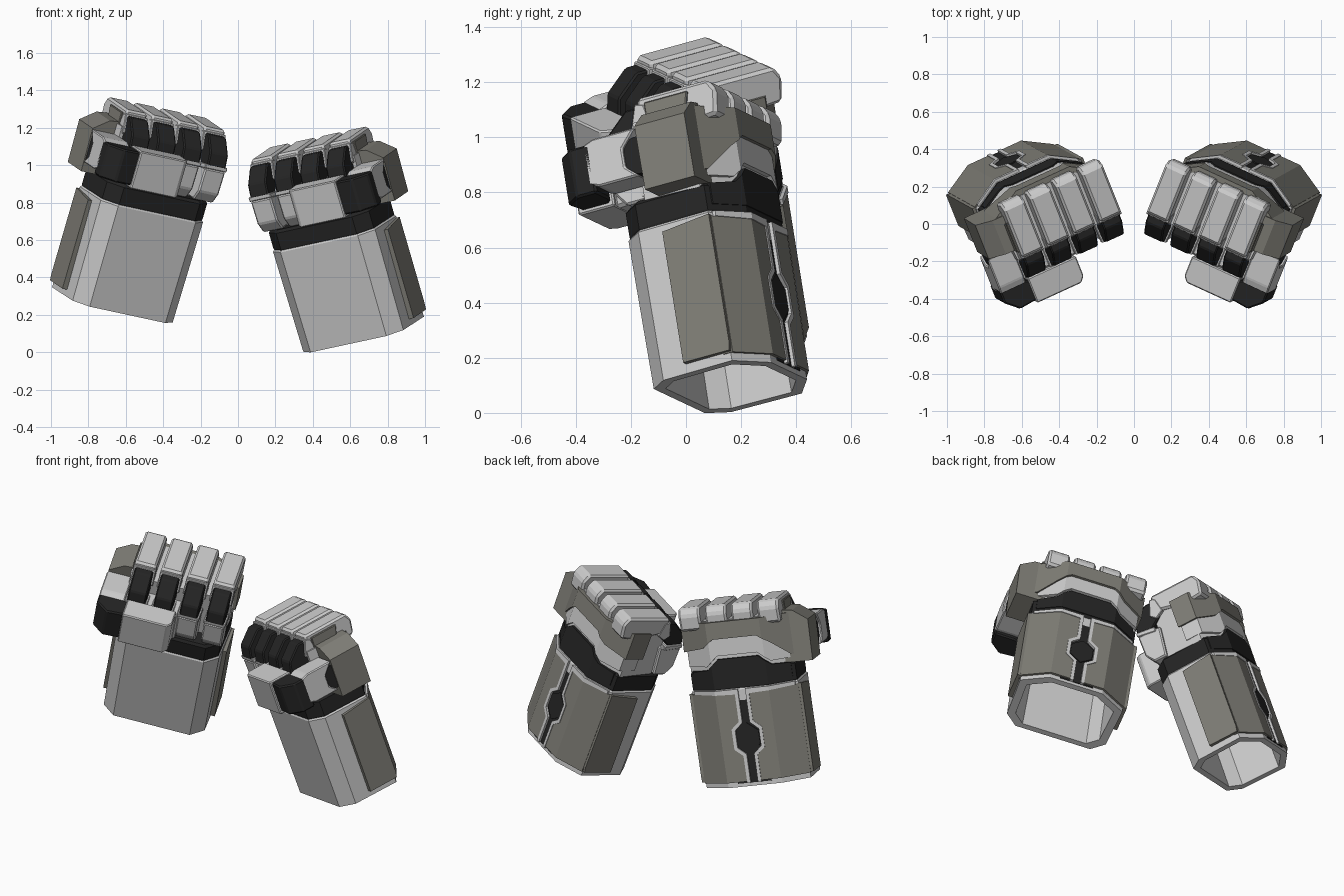
import bpy, bmesh
from mathutils import Matrix, Vector

if "Cube" in bpy.data.objects:
    bpy.data.objects.remove(bpy.data.objects["Cube"])

# Hand frame: u across the knuckles, v towards the back of the hand, h along the forearm
Z = Vector((-0.275, -0.152, 0.95)).normalized()
X = Vector((0.892, -0.409, 0.193))
X = (X - Z * X.dot(Z)).normalized()
Y = Z.cross(X)
ORIGIN = X * 0.545 + Y * 0.418 - Z * 0.118
RIGHT = Matrix.Translation(ORIGIN) @ Matrix((X, Y, Z)).transposed().to_4x4()
LEFT = Matrix.Translation((0, 0, 0.157)) @ Matrix.Scale(-1, 4, (1, 0, 0)) @ RIGHT


def material(name, r, g, b):
    m = bpy.data.materials.new(name)
    m.diffuse_color = (r, g, b, 1)
    m.use_nodes = True
    m.node_tree.nodes["Principled BSDF"].inputs["Base Color"].default_value = m.diffuse_color
    return m


LIGHT = material("light_grey", 0.54, 0.54, 0.54)
OLIVE = material("olive_grey", 0.21, 0.205, 0.18)
DARK = material("dark_grey", 0.018, 0.018, 0.018)


def finish(name, bm, mat, bevel=0.0, wrap=False):
    """Bevel or wrap a part round the octagon's back, then place it on both hands."""
    bmesh.ops.recalc_face_normals(bm, faces=bm.faces)
    if wrap:
        for x in (-0.16, 0.16):
            bmesh.ops.bisect_plane(bm, geom=bm.verts[:] + bm.edges[:] + bm.faces[:],
                                   dist=1e-5, plane_co=(x, 0, 0), plane_no=(1, 0, 0))
        for v in bm.verts:
            v.co.y -= max(0, abs(v.co.x) - 0.16) * 0.59
    if bevel:
        bmesh.ops.bevel(bm, geom=bm.edges[:], offset=bevel, segments=1,
                        affect='EDGES', clamp_overlap=True)
    base = bpy.data.meshes.new(name)
    bm.to_mesh(base)
    bm.free()
    base.materials.append(mat)
    for side, m in (("right", RIGHT), ("left", LEFT)):
        me = base.copy()
        me.transform(m)
        if side == "left":
            me.flip_normals()
        ob = bpy.data.objects.new(side + "_" + name, me)
        bpy.context.collection.objects.link(ob)
    bpy.data.meshes.remove(base)


def prism(name, pts, axis, a, b, mat, **kw):
    """Extrude a flat outline from a to b along one axis of the hand frame."""
    put = {'x': lambda p, q, t: (t, p, q), 'y': lambda p, q, t: (p, t, q),
           'z': lambda p, q, t: (p, q, t)}[axis]
    bm = bmesh.new()
    lo = [bm.verts.new(put(p, q, a)) for p, q in pts]
    hi = [bm.verts.new(put(p, q, b)) for p, q in pts]
    bm.faces.new(lo)
    bm.faces.new(hi)
    for i in range(len(pts)):
        j = (i + 1) % len(pts)
        bm.faces.new((lo[i], lo[j], hi[j], hi[i]))
    finish(name, bm, mat, **kw)


def loft(name, pts, levels, mat):
    """Skin scaled copies of one outline; levels are (scale, height)."""
    bm = bmesh.new()
    rings = [[bm.verts.new((p * s, q * s, h)) for p, q in pts] for s, h in levels]
    for r0, r1 in zip(rings, rings[1:]):
        for i in range(len(pts)):
            j = (i + 1) % len(pts)
            bm.faces.new((r0[i], r0[j], r1[j], r1[i]))
    bm.faces.new(rings[0])
    bm.faces.new(rings[-1])
    finish(name, bm, mat)


# Forearm sleeve, open at the bottom, and wrist band
OCT = [(-.227, -.217), (.227, -.217), (.30, -.145), (.31, .136),
       (.16, .225), (-.16, .225), (-.31, .136), (-.30, -.145)]
loft("forearm", OCT, [(.82, .45), (.85, 0), (1, 0), (1.02, .565), (.99, .575)], LIGHT)
loft("wrist_band", OCT, [(.97, .55), (1, .58), (1, .67), (.95, .685)], DARK)
prism("wrist_band_arch", [(-.29, .60), (.29, .60), (.29, .68), (.19, .69), (.12, .75),
                          (-.12, .75), (-.19, .69), (-.29, .68)],
      'y', .12, .229, DARK, wrap=True)

# Forearm armour: dark slot, raised trim and panels on the back, plates on the sides
prism("slot_backing", [(-.10, .02), (.10, .02), (.10, .56), (-.10, .56)], 'y', .20, .229, DARK)
prism("slot_hexagon", [(-.065, .24), (0, .19), (.065, .24), (.065, .32), (0, .37), (-.065, .32)],
      'y', .21, .235, DARK)
for s, side in ((1, "outer"), (-1, "inner")):
    prism("slot_trim_" + side,
          [(s * u, h) for u, h in ((.022, .02), (.042, .02), (.042, .18), (.09, .22), (.09, .34),
                                   (.042, .38), (.042, .54), (.30, .55), (.30, .57), (.022, .57),
                                   (.022, .372), (.07, .33), (.07, .23), (.022, .188))],
          'y', .20, .242, LIGHT, wrap=True)
    prism("back_panel_" + side,
          [(s * u, h) for u, h in ((.042, .03), (.315, .03), (.315, .55), (.042, .54),
                                   (.042, .38), (.09, .34), (.09, .22), (.042, .18))],
          'y', .20, .238, OLIVE, wrap=True)
    prism("side_plate_" + side, [(-.045, .035), (.14, .035), (.145, .07), (.145, .555), (-.045, .535)],
          'x', s * .28, s * .332, OLIVE)

# Palm body and the layered back of the hand
prism("palm", [(-.29, -.11), (.29, -.11), (.31, .12), (.16, .21), (-.16, .21), (-.31, .12)],
      'z', .67, .975, LIGHT)
prism("palm_heel", [(-.04, -.24), (.26, -.24), (.28, -.10), (-.04, -.10)], 'z', .69, .88, LIGHT, bevel=.012)
prism("hand_back_arch", [(-.31, .71), (-.19, .71), (-.12, .77), (.12, .77), (.19, .71), (.31, .71),
                         (.31, .93), (-.31, .93)], 'y', .12, .228, LIGHT, wrap=True)
prism("hand_back_plate", [(-.33, .97), (.33, .97), (.41, .91), (.42, .72), (.30, .73), (.20, .82),
                          (.13, .87), (-.13, .87), (-.20, .82), (-.33, .80)],
      'y', .12, .242, OLIVE, wrap=True)

# Block on the thumb side, and the inset plate on the index finger's flank
prism("thumb_side_block", [(.24, .99), (.34, .98), (.425, .92), (.42, .68), (.25, .68)],
      'y', -.05, .15, OLIVE)
prism("index_side_plate", [(-.055, .96), (.10, .96), (.12, 1.04), (-.055, 1.04)],
      'x', .25, .29, OLIVE, bevel=.004)

# Thumb: base joint, first segment, bent dark joint and tip lying across the palm
bm = bmesh.new()
bmesh.ops.create_cone(bm, cap_ends=True, segments=16, radius1=.07, radius2=.07, depth=.14,
                      matrix=Matrix.Translation((.345, -.06, .815)) @ Matrix.Rotation(1.5708, 4, 'Y'))
finish("thumb_base_joint", bm, DARK)
prism("thumb_first_segment", [(-.26, .75), (-.22, .735), (-.06, .735), (-.11, .78), (-.11, .85),
                              (-.05, .915), (-.22, .915), (-.26, .90)],
      'x', .28, .43, LIGHT, bevel=.006)
prism("thumb_bend", [(.25, -.37), (.36, -.38), (.43, -.315), (.43, -.235), (.31, -.235), (.25, -.26)],
      'z', .715, .90, DARK, bevel=.008)
prism("thumb_tip", [(-.025, -.355), (0, -.386), (.265, -.386), (.265, -.24), (-.025, -.24)],
      'z', .70, .91, LIGHT, bevel=.006)

# Four curled fingers: top segment, collar, dark bend, lower segment
for i, finger in enumerate(("little", "ring", "middle", "index")):
    c = -.252 + .156 * i

    def part(name, pts, w, mat, bevel):
        prism(finger + "_finger_" + name, pts, 'x', c - w / 2, c + w / 2, mat, bevel=bevel)

    part("top", [(.215, .93), (.228, 1.02), (.20, 1.065), (-.085, 1.065), (-.10, .97), (.10, .92)],
         .126, LIGHT, .012)
    part("collar", [(-.06, 1.035), (-.095, 1.045), (-.125, .95), (-.09, .92), (-.04, .95)],
         .132, LIGHT, .004)
    part("bend", [(-.07, 1.035), (-.14, 1.035), (-.225, .96), (-.24, .885), (-.15, .87), (-.06, .94)],
         .108, DARK, .007)
    part("lower_collar", [(-.238, .895), (-.238, .87), (-.12, .85), (-.12, .88)],
         .130, LIGHT, .004)
    part("lower", [(-.236, .87), (-.232, .74), (-.19, .685), (-.11, .685), (-.09, .87)],
         .120, LIGHT, .008)
